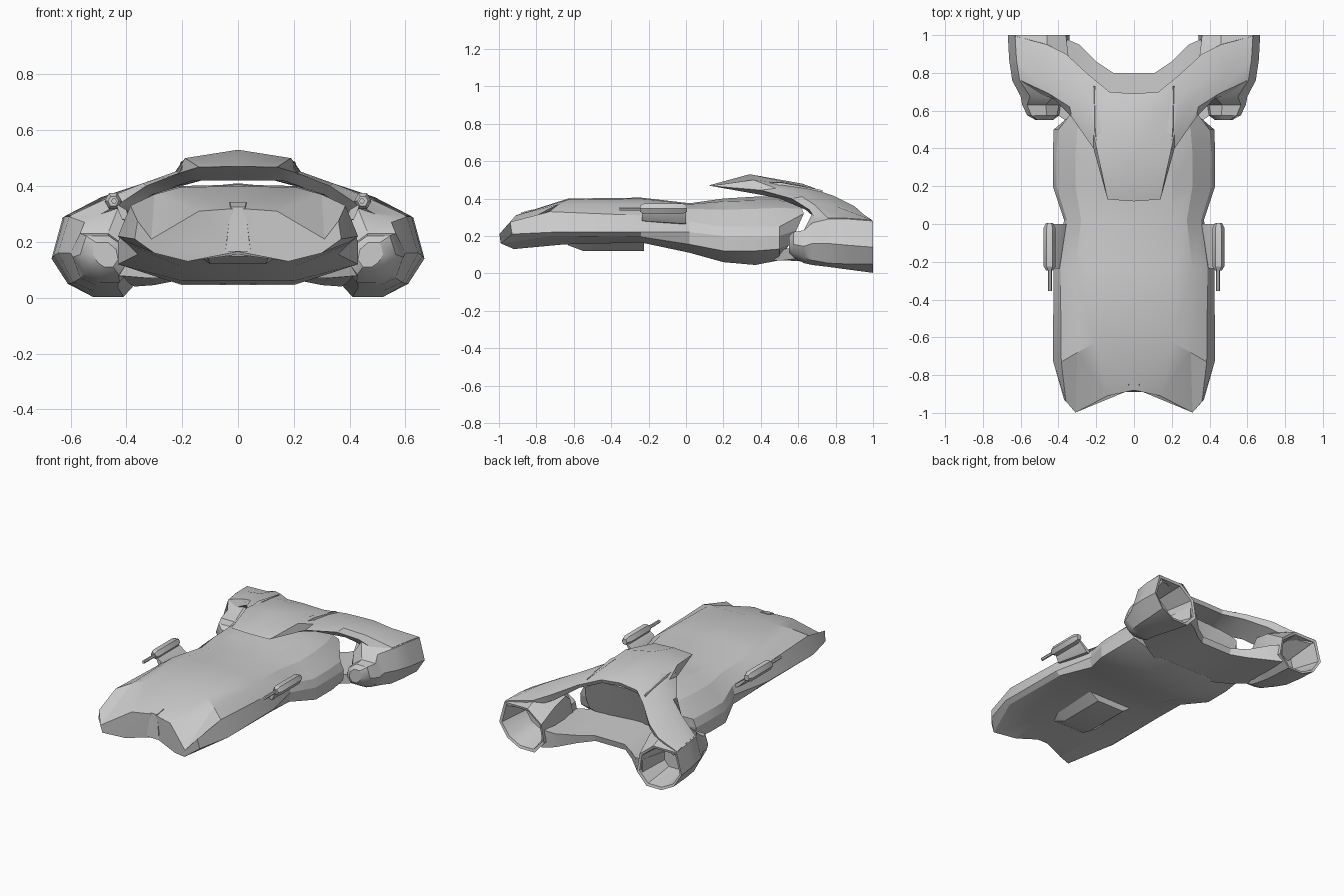
import bpy, bmesh, math


def finish(ob, bm, mirror=True, angle=28):
    bmesh.ops.recalc_face_normals(bm, faces=bm.faces[:])
    bm.to_mesh(ob.data)
    bm.free()
    bpy.context.collection.objects.link(ob)
    bpy.ops.object.select_all(action='DESELECT')
    ob.select_set(True)
    bpy.context.view_layer.objects.active = ob
    bpy.ops.object.shade_smooth_by_angle(angle=math.radians(angle))
    if mirror:
        m = ob.modifiers.new("mirror", 'MIRROR')
        m.use_clip = True
    return ob


def loft(name, rings, closed=True, caps=(True, True), mirror=True, angle=28):
    """Skin a list of equally long point rings, mirrored over x = 0."""
    bm = bmesh.new()
    vs = [[bm.verts.new(p) for p in r] for r in rings]
    n = len(rings[0])
    for a, b in zip(vs, vs[1:]):
        for i in range(n if closed else n - 1):
            j = (i + 1) % n
            bm.faces.new((a[i], a[j], b[j], b[i]))
    for use, ring in zip(caps, (vs[0], vs[-1])):
        if use:
            bm.faces.new(ring)
    return finish(bpy.data.objects.new(name, bpy.data.meshes.new(name)), bm, mirror, angle)


def section(y, pts):
    return [(x, y, z) for x, z in pts]


# Hull: half sections from top centre round the side to bottom centre
nose = [(0, -.88, .32), (.14, -.91, .31), (.31, -.998, .21), (.36, -.94, .275),
        (.37, -.93, .21), (.30, -.99, .16), (.18, -.92, .13), (0, -.87, .165)]
brow = [(0, -.63, .40), (.21, -.63, .395), (.30, -.68, .37), (.385, -.73, .33),
        (.43, -.72, .22), (.40, -.72, .20), (.20, -.65, .155), (0, -.65, .155)]
tail = [(0, .60, .38), (.20, .60, .37), (.26, .62, .345), (.30, .63, .32),
        (.32, .59, .23), (.32, .55, .15), (.20, .50, .08), (0, .48, .08)]
loft("hull", [
    nose, brow,
    section(-.24, [(0, .405), (.21, .40), (.31, .37), (.39, .31), (.425, .22), (.40, .195), (.20, .165), (0, .165)]),
    section(.02, [(0, .375), (.20, .37), (.28, .345), (.355, .275), (.37, .22), (.36, .155), (.20, .11), (0, .11)]),
    section(.20, [(0, .40), (.20, .385), (.31, .34), (.41, .25), (.43, .20), (.43, .12), (.20, .06), (0, .06)]),
    section(.37, [(0, .41), (.20, .39), (.31, .345), (.41, .25), (.43, .20), (.43, .12), (.20, .045), (0, .045)]),
    section(.50, [(0, .41), (.20, .39), (.30, .35), (.40, .25), (.425, .20), (.42, .13), (.20, .07), (0, .07)]),
    tail], closed=False, angle=17)

# Roof: swept across from the centre canopy out to the engine pods
# each row: front edge, crest, rear edge, rear underside, mid underside
loft("roof", [
    [(0, .12, .47), (0, .34, .53), (0, .62, .48), (0, .69, .455), (0, .68, .43), (0, .40, .42)],
    [(.14, .13, .468), (.19, .36, .50), (.17, .62, .47), (.13, .70, .445), (.13, .69, .42), (.16, .40, .42)],
    [(.215, .40, .445), (.215, .48, .455), (.23, .66, .445), (.24, .79, .415), (.24, .77, .39), (.22, .5, .40)],
    [(.33, .565, .40), (.34, .62, .41), (.37, .76, .395), (.36, .90, .36), (.35, .88, .32), (.34, .64, .34)],
    [(.42, .66, .34), (.45, .69, .365), (.49, .80, .36), (.46, .95, .315), (.46, .93, .27), (.44, .72, .27)],
    [(.56, .71, .26), (.60, .76, .295), (.615, .86, .295), (.63, .995, .285), (.60, .99, .25), (.57, .8, .2)]],
    caps=(False, True))

# Engine pods: round bulb in front, rising into the arm, open exhaust at the back
outline = [(.75, .95), (1, 0), (.6, -.65), (.1, -1), (-.6, -1), (-1, -.4), (-.85, .4), (-.2, .95)]


def bulb(y, cx, cz, sx, sz):
    return section(y, [(cx + sx * a, cz + sz * b) for a, b in outline])


exhaust = [(.63, .28), (.668, .14), (.61, .05), (.52, .003), (.41, .003), (.34, .08), (.36, .20), (.46, .28)]
loft("engine_pod", [
    bulb(.55, .475, .155, .045, .045), bulb(.575, .48, .155, .085, .07),
    bulb(.63, .487, .145, .105, .09),
    section(.675, [(.55, .27), (.60, .16), (.565, .07), (.51, .045), (.43, .05), (.38, .11), (.375, .24), (.43, .32)]),
    section(.76, [(.605, .29), (.645, .16), (.59, .055), (.51, .035), (.43, .035), (.36, .10), (.35, .30), (.45, .365)]),
    section(.87, [(.622, .29), (.661, .15), (.60, .05), (.51, .02), (.42, .02), (.35, .09), (.345, .28), (.46, .335)]),
    section(1, exhaust),
    section(.995, [(.505 + (x - .505) * .9, .145 + (z - .145) * .88) for x, z in exhaust]),
    section(.80, [(.50 + (x - .505) * .68, .16 + (z - .145) * .7) for x, z in exhaust])], angle=30)

# Lower cross plate between the pods
loft("lower_plate", [
    [(0, .44, .13), (0, .80, .12), (0, .79, .08), (0, .44, .075)],
    [(.11, .44, .13), (.11, .80, .12), (.11, .79, .08), (.11, .44, .075)],
    [(.21, .46, .13), (.20, .86, .12), (.20, .85, .065), (.21, .46, .07)],
    [(.32, .52, .13), (.29, .95, .14), (.30, .94, .045), (.32, .52, .07)],
    [(.44, .60, .14), (.37, .985, .16), (.37, .985, .04), (.44, .60, .08)]], caps=(False, True))

# Raised fins on the canopy sides
loft("canopy_fin", [
    [(.18, .44, .48), (.195, .40, .485), (.215, .40, .44)],
    [(.175, .50, .49), (.205, .50, .487), (.22, .50, .44)],
    [(.205, .73, .445), (.21, .73, .445), (.215, .73, .43)]])


# Side guns: faceted body, thin barrel and bracket
def tube(name, cx, cz, profile, sides=6):
    loft(name, [[(cx + r * math.cos(math.tau * i / sides), y,
                  cz + r * 1.05 * math.sin(math.tau * i / sides)) for i in range(sides)]
                for y, r in profile])


tube("gun_body", .447, .346, [(-.245, .019), (-.225, .031), (-.02, .031), (.005, .019)])
tube("gun_barrel", .444, .346, [(-.355, .01), (-.24, .01)])
loft("gun_bracket", [
    section(-.235, [(.40, .315), (.435, .335), (.43, .315), (.415, .28), (.39, .28)]),
    section(0, [(.36, .28), (.435, .335), (.43, .315), (.38, .265), (.34, .26)])])

# Nose block and belly tray
loft("nose_block", [
    [(0, -.89, .165), (.045, -.89, .165), (.025, -.882, .325), (0, -.882, .325)],
    [(0, -.82, .165), (.045, -.82, .165), (.03, -.82, .342), (0, -.82, .342)]], closed=False)
loft("belly_tray", [
    section(-.63, [(0, .15), (.11, .15), (.12, .17), (0, .17)]),
    section(-.55, [(0, .12), (.10, .12), (.17, .17), (0, .17)]),
    section(-.225, [(0, .12), (.10, .12), (.17, .17), (0, .17)])], closed=False)
